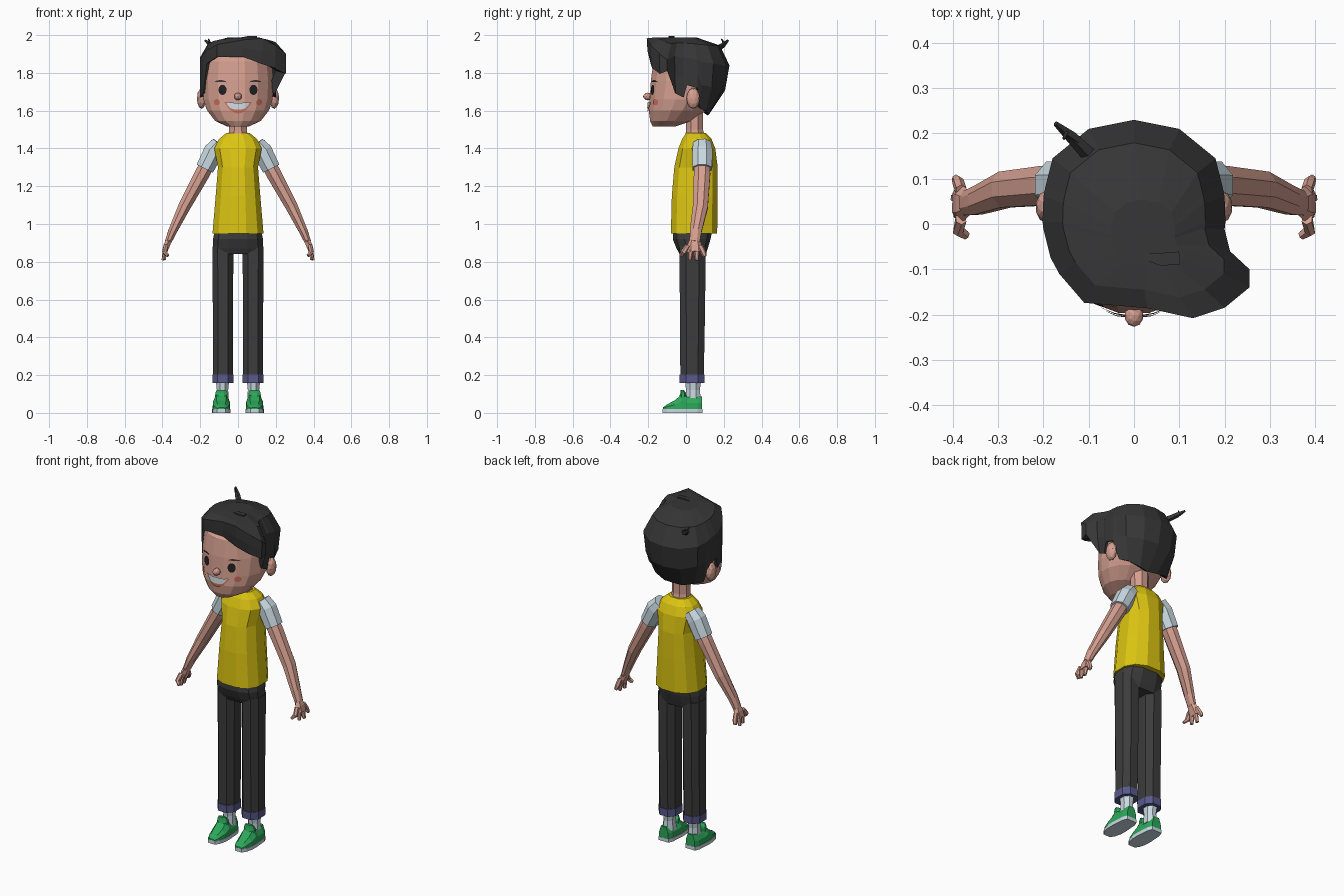
import bpy
import bmesh
from math import sin, cos, pi, sqrt
from mathutils import Vector
from mathutils.bvhtree import BVHTree

if "Cube" in bpy.data.objects:
    bpy.data.objects.remove(bpy.data.objects["Cube"])


def material(name, red, green, blue):
    mat = bpy.data.materials.new(name)
    mat.use_nodes = True
    colour = (red, green, blue, 1)
    mat.diffuse_color = colour
    shader = mat.node_tree.nodes["Principled BSDF"]
    shader.inputs["Base Color"].default_value = colour
    shader.inputs["Roughness"].default_value = 0.9
    return mat


SKIN = material("skin", 0.67, 0.35, 0.28)
HAIR = material("black_hair", 0.037, 0.037, 0.037)
TROUSER = material("charcoal_cloth", 0.045, 0.045, 0.045)
YELLOW = material("yellow_cloth", 0.72, 0.56, 0.006)
WHITE = material("pale_white", 0.58, 0.69, 0.75)
GREEN = material("green_canvas", 0.025, 0.39, 0.1)
CUFF = material("indigo_cuff", 0.1, 0.1, 0.26)
LIP = material("rosy_red", 0.62, 0.16, 0.11)
EYE = material("dark_eye", 0.015, 0.015, 0.015)


def finish(name, bm, mat, recalc=True):
    if recalc:
        bmesh.ops.recalc_face_normals(bm, faces=bm.faces)
    mesh = bpy.data.meshes.new(name)
    bm.to_mesh(mesh)
    bm.free()
    mesh.materials.append(mat)
    obj = bpy.data.objects.new(name, mesh)
    bpy.context.collection.objects.link(obj)
    return obj


def loft(name, rings, mat, cap_start=True):
    """Skin a list of equally long point rings and cap the ends."""
    bm = bmesh.new()
    loops = [[bm.verts.new(point) for point in ring] for ring in rings]
    count = len(loops[0])
    for low, high in zip(loops, loops[1:]):
        for i in range(count):
            j = (i + 1) % count
            bm.faces.new((low[i], low[j], high[j], high[i]))
    if cap_start:
        bm.faces.new(loops[0])
    bm.faces.new(loops[-1])
    return finish(name, bm, mat)


def column(name, sections, mat, sides=12, centre=0.0, boxy=1.0):
    """Upright loft; each section is height, half width, front y, back y."""
    def soft(value):
        return abs(value) ** boxy * (1 if value > 0 else -1)
    rings = []
    for z, half, front, back in sections:
        ring = []
        for i in range(sides):
            angle = 2 * pi * (i + 0.5) / sides
            stretch = 1 / cos(pi / sides)
            ring.append((centre + half * soft(cos(angle)) * stretch ** boxy,
                         (front + back) / 2 + (back - front) / 2 * soft(sin(angle)) * stretch ** boxy, z))
        rings.append(ring)
    return loft(name, rings, mat)


def limb(name, stations, mat, side=1, sides=8):
    """Tube along stations of x, y, z, thickness and depth."""
    points = [Vector((s[0] * side, s[1], s[2])) for s in stations]
    rings = []
    for i, (point, station) in enumerate(zip(points, stations)):
        along = (points[min(i + 1, len(points) - 1)] - points[max(i - 1, 0)]).normalized()
        across = Vector((0, 1, 0)).cross(along).normalized()
        depth = along.cross(across)
        turns = [2 * pi * (k + 0.5) / sides for k in range(sides)]
        rings.append([point + across * cos(a) * station[3] + depth * sin(a) * station[4] for a in turns])
    return loft(name, rings, mat)


def blob(name, centre, size, mat):
    bm = bmesh.new()
    bmesh.ops.create_icosphere(bm, subdivisions=2, radius=1)
    for vert in bm.verts:
        vert.co = Vector(centre) + Vector(a * b for a, b in zip(vert.co, size))
    return finish(name, bm, mat)


# Head, neck and nose
head = column("head", [(1.515, .055, -.175, -.06), (1.545, .12, -.19, .03), (1.6, .163, -.197, .1),
                       (1.66, .183, -.192, .15), (1.76, .188, -.186, .185),
                       (1.86, .178, -.172, .18), (1.93, .12, -.11, .12)], SKIN, sides=16)
column("neck", [(1.44, .055, -.005, .105), (1.5, .047, 0, .09), (1.6, .05, 0, .09)], SKIN, sides=8)
blob("nose", (0, -.202, 1.675), (.021, .025, .02), SKIN)

# Face details are thin sheets that follow the head surface
head_tree = BVHTree.FromPolygons([v.co for v in head.data.vertices],
                                 [p.vertices[:] for p in head.data.polygons])


def decal(name, x, z, half, upper, lower, mat, lift=.006):
    bm = bmesh.new()
    columns, rows = 10, 4
    grid = []
    for i in range(columns + 1):
        t = -cos(pi * i / columns)
        line = []
        for k in range(rows + 1):
            mix = k / rows
            px, pz = x + half * t, z + lower(t) * (1 - mix) + upper(t) * mix
            hit = head_tree.ray_cast(Vector((px, -1, pz)), Vector((0, 1, 0)))[0]
            line.append(bm.verts.new((px, hit.y - lift, pz)))
        grid.append(line)
    for left, right in zip(grid, grid[1:]):
        for k in range(rows):
            bm.faces.new((left[k], right[k], right[k + 1], left[k + 1]))
    return finish(name, bm, mat, recalc=False)


def arc(height):
    return lambda t: height * sqrt(max(0, 1 - t * t))


decal("lips", 0, 1.64, .074, lambda t: .006 * t * t, lambda t: .006 - .062 * (1 - t * t), LIP)
decal("teeth", 0, 1.641, .064, lambda t: .006 * t * t, lambda t: .006 - .04 * (1 - t ** 4), WHITE, .0095)

for label, side in (("left", 1), ("right", -1)):
    decal(label + "_eye", .082 * side, 1.71, .021, arc(.027), arc(-.027), EYE)
    decal(label + "_eyebrow", .092 * side, 1.75, .03, arc(.012), arc(.002), HAIR)
    decal(label + "_cheek", .112 * side, 1.645, .016, arc(.016), arc(-.016), LIP, .004)
    blob(label + "_ear", (.192 * side, .038, 1.665), (.026, .036, .055), SKIN)

# Hair: x, y, brim height, hem height and hem inset for each lock round the head
right_side = [(-.11, -.174, 1.95, 1.885, 1), (-.165, -.11, 1.92, 1.85, 1), (-.184, -.075, 1.9, 1.69, 1),
              (-.2, -.012, 1.88, 1.67, 1), (-.202, .005, 1.88, 1.735, 1), (-.2, .06, 1.87, 1.72, 1),
              (-.195, .085, 1.86, 1.61, .86), (-.18, .145, 1.85, 1.6, .72), (-.1, .21, 1.84, 1.58, .58)]
left_back = [(-x, y, brim, hem, inset) for x, y, brim, hem, inset in reversed(right_side[3:])]
quiff = [(.212, -.06, 1.89, 1.69, .92), (.255, -.1, 1.87, 1.81, 1), (.255, -.14, 1.9, 1.795, .99),
         (.2, -.185, 1.945, 1.825, .97), (.13, -.208, 1.983, 1.85, .9), (.03, -.186, 1.975, 1.885, .97)]
locks = right_side + [(0, .23, 1.84, 1.575, .5)] + left_back + quiff


def hair_ring(scale, height, centre=(0, 0)):
    ring = []
    for x, y, brim, hem, inset in locks:
        s = scale(inset)
        ring.append((centre[0] + (x - centre[0]) * s, centre[1] + (y - centre[1]) * s, height(brim, hem)))
    return ring


loft("hair", [hair_ring(lambda s: s * .8, lambda brim, hem: hem + .015),
              hair_ring(lambda s: s, lambda brim, hem: hem),
              hair_ring(lambda s: .8 + .2 * s, lambda brim, hem: brim * .5 + hem * .5),
              hair_ring(lambda s: 1, lambda brim, hem: brim),
              hair_ring(lambda s: .78, lambda brim, hem: 1.945 + (brim - 1.84) * .3),
              hair_ring(lambda s: .35, lambda brim, hem: 1.988, (.03, -.04))], HAIR, cap_start=False)
limb("hair_fold", [(.015, -.07, 1.982, .008, .008), (.06, -.078, 1.987, .013, .02),
                   (.1, -.075, 1.984, .014, .02)], HAIR, sides=4)
limb("cowlick_base", [(-.1, .155, 1.92, .018, .018), (-.14, .195, 1.945, .014, .014),
                      (-.173, .222, 1.972, .006, .006)], HAIR, sides=5)
limb("cowlick_tip", [(-.125, .185, 1.94, .012, .012), (-.15, .2, 1.96, .008, .008),
                     (-.155, .188, 1.98, .003, .003)], HAIR, sides=5)

# Shirt body and trouser seat
column("shirt", [(.95, .135, -.08, .165), (1.15, .118, -.075, .168), (1.3, .106, -.062, .168),
                 (1.4, .126, -.04, .155), (1.45, .1, -.02, .135), (1.482, .062, 0, .105)],
       YELLOW, boxy=.85)
column("trouser_seat", [(.84, .132, -.033, .105), (.87, .133, -.05, .115), (.92, .132, -.07, .13),
                        (.97, .122, -.07, .14)], TROUSER, boxy=.75)

# Shoe sections: y, half width, top height
shoe = [(-.123, .02, .028), (-.1, .036, .045), (-.06, .046, .066), (-.02, .047, .1),
        (.005, .045, .085), (.06, .041, .085), (.086, .03, .088)]

for label, side in (("left", 1), ("right", -1)):
    # Arm, sleeve and hand
    limb(label + "_sleeve", [(.098, .085, 1.425, .045, .05), (.13, .087, 1.385, .056, .058),
                             (.176, .086, 1.293, .052, .056)], WHITE, side)
    limb(label + "_arm", [(.15, .086, 1.34, .042, .045), (.19, .085, 1.265, .043, .047),
                          (.285, .076, 1.09, .035, .043), (.345, .052, .965, .025, .034),
                          (.37, .046, .905, .019, .029)], SKIN, side)
    limb(label + "_palm", [(.365, .046, .915, .018, .028), (.378, .045, .885, .019, .04),
                           (.389, .047, .852, .015, .042)], SKIN, side, sides=6)
    for finger, (x, y, z) in {"thumb": (.37, -.025, .832), "index": (.39, .02, .81),
                              "middle": (.397, .058, .808), "little": (.394, .1, .828)}.items():
        start = .047 + (y - .047) * .5
        limb(label + "_" + finger, [(.382, start, .885, .013, .015), (.388, y * .85 + .007, .85, .013, .015),
                                    (x, y, z, .009, .01)], SKIN, side, sides=6)

    # Leg, cuff and sock
    column(label + "_trouser_leg", [(.18, .053, -.03, .094), (.5, .053, -.032, .1), (.88, .056, -.035, .105)],
           TROUSER, sides=8, centre=.08 * side, boxy=.8)
    column(label + "_cuff", [(.158, .055, -.034, .097), (.202, .056, -.035, .098)],
           CUFF, sides=8, centre=.08 * side, boxy=.8)
    column(label + "_sock", [(.06, .034, -.005, .08), (.12, .03, 0, .073), (.17, .035, -.005, .08)],
           WHITE, sides=8, centre=.082 * side)

    # Shoe upper, tongue and sole
    middle = .088 * side
    uppers, soles = [], []
    for y, half, top in shoe:
        uppers.append([(middle - half, y, .015), (middle - half * .95, y, .02 + (top - .02) * .5),
                       (middle - half * .55, y, top), (middle + half * .55, y, top),
                       (middle + half * .95, y, .02 + (top - .02) * .5), (middle + half, y, .015)])
        edge = half + .002
        soles.append([(middle - edge, y * 1.01, 0), (middle - edge, y * 1.01, .021),
                      (middle + edge, y * 1.01, .021), (middle + edge, y * 1.01, 0)])
    loft(label + "_shoe", uppers, GREEN)
    loft(label + "_sole", soles, WHITE)
    column(label + "_shoe_tongue", [(.07, .034, -.04, .005), (.105, .032, -.03, .0), (.122, .024, -.028, -.012)],
           GREEN, sides=8, centre=middle)
